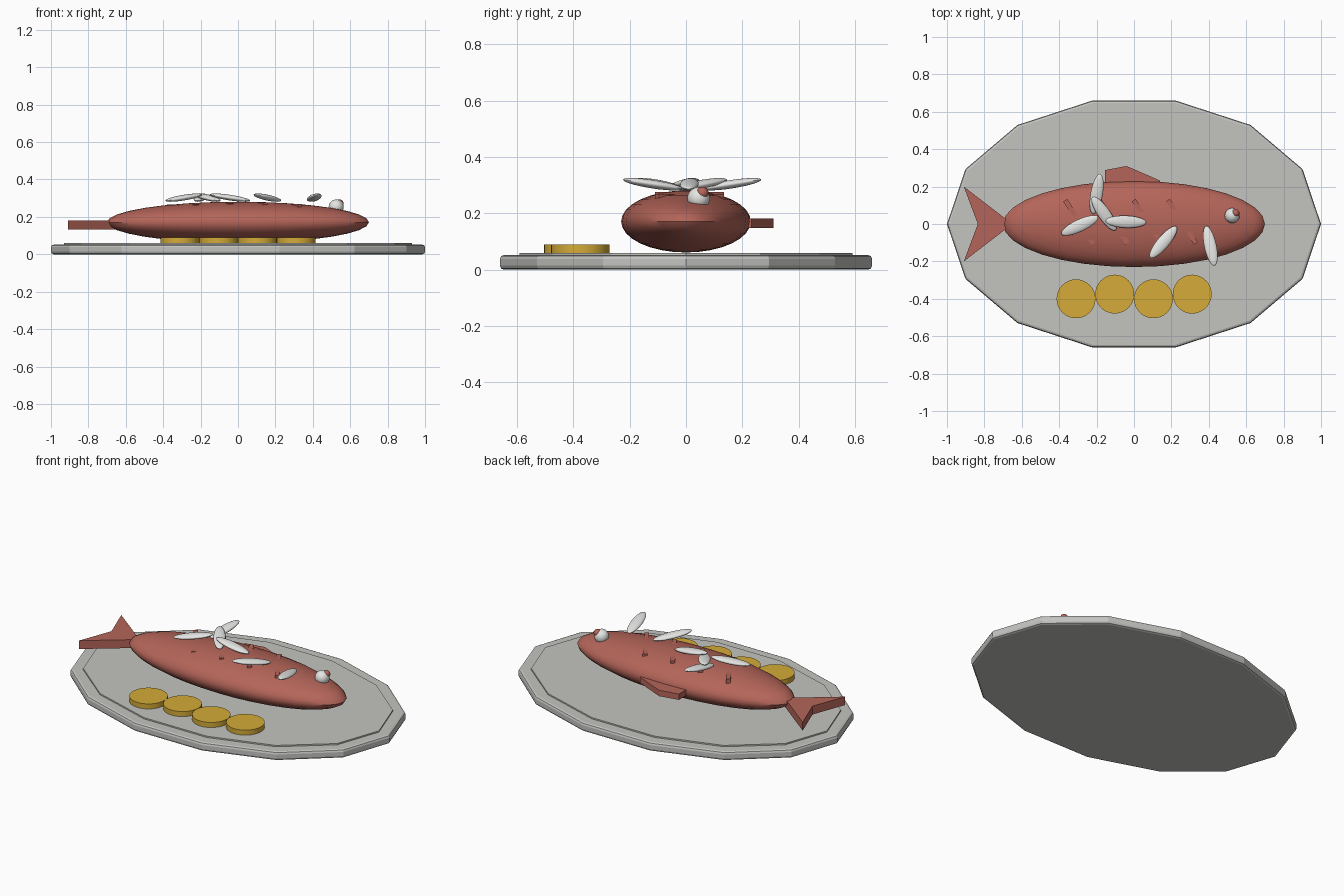
import bpy
import bmesh
from math import radians, sqrt
from mathutils import Matrix, Vector

cube = bpy.data.objects.get("Cube")
if cube:
    bpy.data.objects.remove(cube, do_unlink=True)


def material(name, rgb):
    m = bpy.data.materials.new(name)
    m.use_nodes = True
    m.diffuse_color = (*rgb, 1)
    m.node_tree.nodes["Principled BSDF"].inputs["Base Color"].default_value = (*rgb, 1)
    return m


STONE = material("grey ceramic", (0.55, 0.55, 0.53))
RED = material("fish red", (0.46, 0.13, 0.10))
WHITE = material("pale white", (0.78, 0.79, 0.77))
YELLOW = material("lemon yellow", (0.66, 0.41, 0.04))


def finish(name, bm, mat, smooth=False):
    bmesh.ops.recalc_face_normals(bm, faces=bm.faces)
    mesh = bpy.data.meshes.new(name)
    bm.to_mesh(mesh)
    bm.free()
    mesh.materials.append(mat)
    ob = bpy.data.objects.new(name, mesh)
    bpy.context.collection.objects.link(ob)
    if smooth:
        bpy.ops.object.select_all(action='DESELECT')
        ob.select_set(True)
        bpy.context.view_layer.objects.active = ob
        bpy.ops.object.shade_smooth_by_angle(angle=radians(40))
    return ob


def ellipsoid(name, centre, radii, mat, yaw=0, tilt=0, u=32, v=16):
    bm = bmesh.new()
    bmesh.ops.create_uvsphere(bm, u_segments=u, v_segments=v, radius=1)
    bm.transform(Matrix.Translation(centre) @ Matrix.Rotation(yaw, 4, 'Z')
                 @ Matrix.Rotation(tilt, 4, 'Y') @ Matrix.Diagonal((*radii, 1)))
    return finish(name, bm, mat, True)


def disc(name, centre, rx, ry, z0, z1, sides, mat, smooth=False):
    bm = bmesh.new()
    bmesh.ops.create_cone(bm, cap_ends=True, segments=sides,
                          radius1=1, radius2=1, depth=1)
    # keep a corner on the x axis
    corner = max(bm.verts, key=lambda p: p.co.x).co
    turn = Vector((1, 0)).angle_signed(Vector((corner.x, corner.y)))
    bm.transform(Matrix.Translation((*centre, (z0 + z1) / 2))
                 @ Matrix.Diagonal((rx, ry, z1 - z0, 1)) @ Matrix.Rotation(turn, 4, 'Z'))
    return finish(name, bm, mat, smooth)


def slab(name, outline, z0, z1, mat):
    bm = bmesh.new()
    face = bm.faces.new([bm.verts.new((x, y, z0)) for x, y in outline])
    new = bmesh.ops.extrude_face_region(bm, geom=[face])["geom"]
    bmesh.ops.translate(bm, vec=(0, 0, z1 - z0),
                        verts=[g for g in new if isinstance(g, bmesh.types.BMVert)])
    return finish(name, bm, mat)


# Fourteen-sided platter with a rounded rim and a low raised centre
platter = disc("platter", (0, 0), 1, 0.677, 0, 0.052, 14, STONE)
bevel = platter.modifiers.new("rim", 'BEVEL')
bevel.width = 0.014
bevel.segments = 2
bevel.limit_method = 'ANGLE'
bevel.angle_limit = radians(45)
disc("platter_centre", (0, 0), 0.93, 0.605, 0.04, 0.06, 14, STONE)

# Fish body, tail and back fin
BODY = (0.7, 0.23, 0.11)
MID = 0.171
ellipsoid("fish_body", (0, 0, MID), BODY, RED)
slab("tail_fin", [(-0.65, 0), (-0.91, 0.2), (-0.835, 0), (-0.91, -0.2)], 0.132, 0.182, RED)
slab("back_fin", [(-0.155, 0.19), (-0.155, 0.288), (-0.04, 0.31), (0.14, 0.232), (0.14, 0.19)],
     0.147, 0.182, RED)

# Four slanted scoring bars whose ends show above the curved back
for i in range(4):
    x = -0.293 + 0.183 * i
    top = MID + BODY[2] * sqrt(1 - (x / BODY[0]) ** 2 - (0.065 / BODY[1]) ** 2)
    bm = bmesh.new()
    bmesh.ops.create_cube(bm, size=1)
    bm.transform(Matrix.Translation((x, 0.012, top - 0.02))
                 @ Matrix.Rotation(radians(-57), 4, 'Z')
                 @ Matrix.Diagonal((0.275, 0.025, 0.04, 1)))
    finish(f"scoring_bar_{i + 1}", bm, RED)

# Eye and pupil
ellipsoid("eye", (0.525, 0.045, 0.253), (0.04, 0.04, 0.04), WHITE)
ellipsoid("pupil", (0.542, 0.058, 0.272), (0.022, 0.022, 0.022), RED, u=20, v=12)

# Onion slivers scattered over the back: x, y, heading of the low end
SLIVERS = [(-0.2, 0.16, -100), (-0.16, 0.055, -55), (-0.043, 0.012, -2),
           (-0.29, -0.008, 205), (0.157, -0.097, 50), (0.408, -0.117, 102)]
for i, (x, y, heading) in enumerate(SLIVERS):
    ellipsoid(f"onion_sliver_{i + 1}", (x, y, 0.303), (0.11, 0.033, 0.015), WHITE,
              yaw=radians(heading), tilt=0.15, u=24, v=14)

# Row of lemon slices along the front
for i in range(4):
    disc(f"lemon_slice_{i + 1}", (-0.31 + 0.207 * i, -0.375 if i % 2 else -0.4),
         0.104, 0.104, 0.06, 0.09, 32, YELLOW, True)
